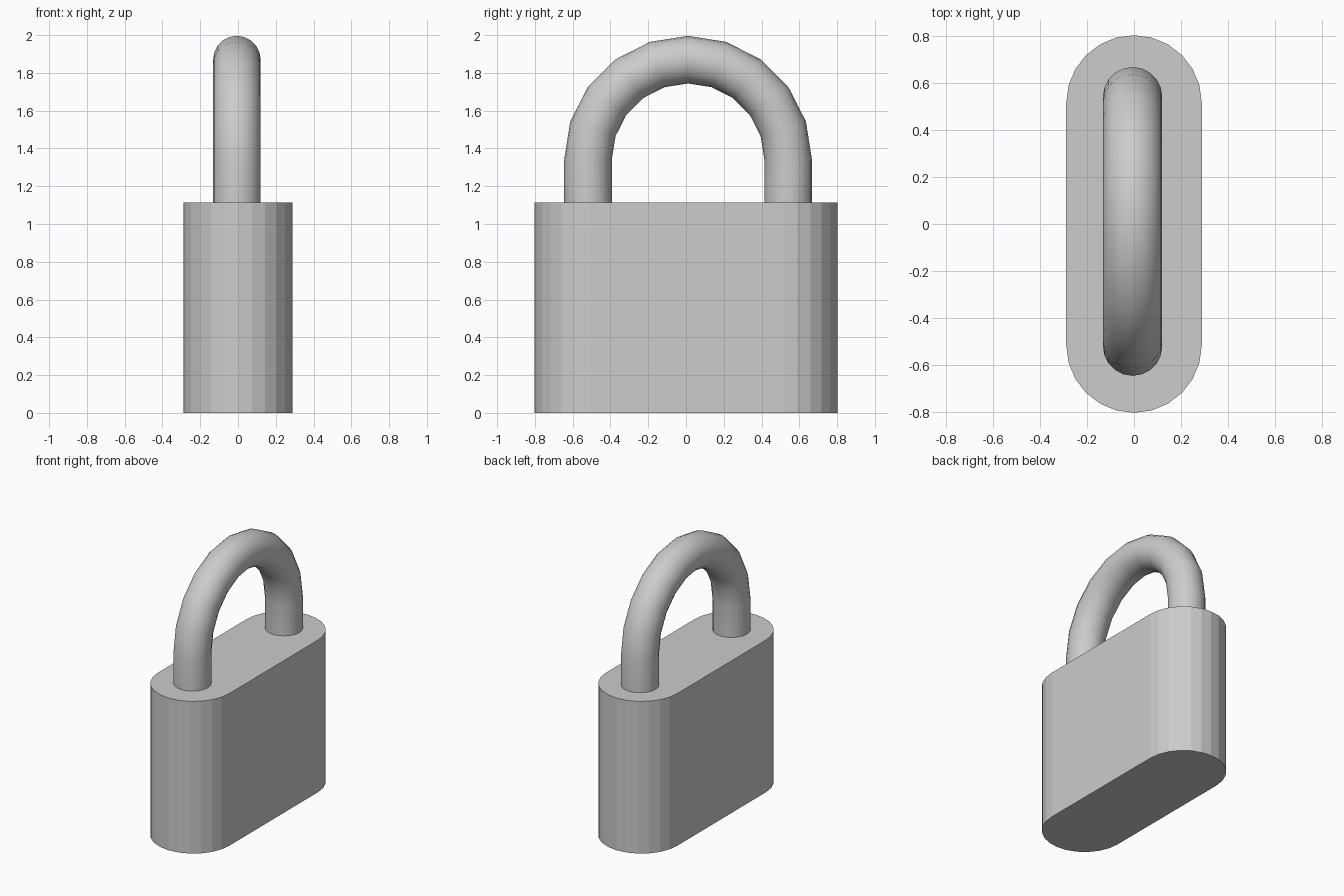
import bpy, bmesh
from math import sin, cos, pi, radians

cube = bpy.data.objects.get("Cube")
if cube:
    bpy.data.objects.remove(cube, do_unlink=True)

GREY = 0.604
steel = bpy.data.materials.new("plain_grey")
steel.use_nodes = True
steel.diffuse_color = (GREY, GREY, GREY, 1)
steel.node_tree.nodes["Principled BSDF"].inputs["Base Color"].default_value = (GREY, GREY, GREY, 1)


def loft(name, rings, smooth=False):
    """Skin a list of equal rings into a capped solid."""
    bm = bmesh.new()
    loops = [[bm.verts.new(p) for p in ring] for ring in rings]
    n = len(loops[0])
    for a, b in zip(loops, loops[1:]):
        for i in range(n):
            j = (i + 1) % n
            bm.faces.new((a[i], a[j], b[j], b[i]))
    bm.faces.new(loops[0])
    bm.faces.new(loops[-1])
    bmesh.ops.recalc_face_normals(bm, faces=bm.faces)
    mesh = bpy.data.meshes.new(name)
    bm.to_mesh(mesh)
    bm.free()
    mesh.materials.append(steel)
    obj = bpy.data.objects.new(name, mesh)
    bpy.context.collection.objects.link(obj)
    if smooth:
        bpy.ops.object.select_all(action='DESELECT')
        obj.select_set(True)
        bpy.context.view_layer.objects.active = obj
        bpy.ops.object.shade_smooth_by_angle(angle=radians(40))
    return obj


# Lock body: a faceted stadium outline extruded upwards
BODY_TOP, END_RADIUS, END_Y, STEPS = 1.115, 0.288, 0.514, 12
outline = []
for side in (1, -1):
    for k in range(STEPS + 1):
        a = pi * k / STEPS
        outline.append((side * END_RADIUS * cos(a), side * (END_Y + END_RADIUS * sin(a))))
loft("lock_body", [[(x, y, z) for x, y in outline] for z in (0, BODY_TOP)])

# Shackle: round bar swept up one leg, over a half circle and down the other
BAR, BEND, SPRING_Z, SEGMENTS, SIDES = 0.126, 0.53, 1.34, 10, 20
CX, CY = -0.006, 0.011
stations = [(pi * k / SEGMENTS, SPRING_Z) for k in range(SEGMENTS + 1)]
stations = [(0, BODY_TOP - 0.01)] + stations + [(pi, BODY_TOP - 0.01)]
rings = []
for a, base in stations:
    ring = []
    for s in range(SIDES):
        t = 2 * pi * s / SIDES
        r = BEND + BAR * cos(t)
        ring.append((CX + BAR * sin(t), CY + r * cos(a), base + r * sin(a)))
    rings.append(ring)
loft("shackle", rings, smooth=True)
